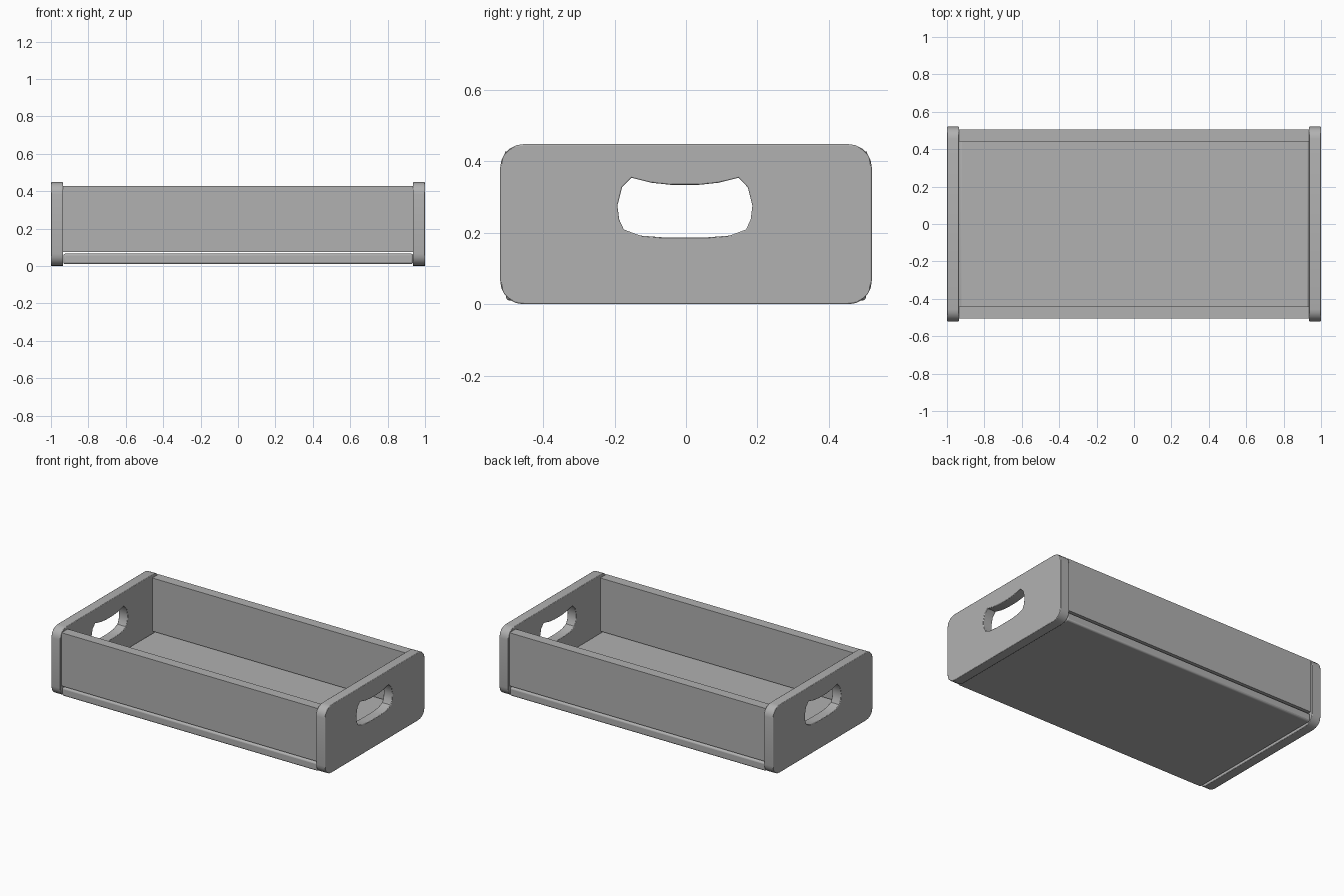
import bpy, bmesh
from math import cos, sin, pi, radians

if "Cube" in bpy.data.objects:
    bpy.data.objects.remove(bpy.data.objects["Cube"])

grey = bpy.data.materials.new("dark_grey")
grey.diffuse_color = (0.44, 0.44, 0.44, 1)
grey.use_nodes = True
grey.node_tree.nodes["Principled BSDF"].inputs["Base Color"].default_value = grey.diffuse_color


def finish(name, bm, bevel, segments, limit):
    """Turn a bmesh into an object, softly bevelled if asked."""
    bmesh.ops.recalc_face_normals(bm, faces=bm.faces)
    mesh = bpy.data.meshes.new(name)
    bm.to_mesh(mesh)
    bm.free()
    mesh.materials.append(grey)
    obj = bpy.data.objects.new(name, mesh)
    bpy.context.collection.objects.link(obj)
    if bevel:
        mod = obj.modifiers.new("soft_edges", 'BEVEL')
        mod.width = bevel
        mod.segments = segments
        mod.limit_method = 'ANGLE'
        mod.angle_limit = radians(limit)
    bpy.ops.object.select_all(action='DESELECT')
    obj.select_set(True)
    bpy.context.view_layer.objects.active = obj
    bpy.ops.object.shade_smooth_by_angle(angle=radians(35))
    return obj


def board(name, lo, hi, bevel=0, segments=1):
    bm = bmesh.new()
    bmesh.ops.create_cube(bm, size=1)
    for v in bm.verts:
        v.co = [l + (c + 0.5) * (h - l) for c, l, h in zip(v.co, lo, hi)]
    return finish(name, bm, bevel, segments, 60)


def rounded_rect(hw, z0, z1, r, n):
    corners = [(hw - r, z1 - r), (-hw + r, z1 - r), (-hw + r, z0 + r), (hw - r, z0 + r)]
    return [(cy + r * cos((k + i / n) * pi / 2), cz + r * sin((k + i / n) * pi / 2))
            for k, (cy, cz) in enumerate(corners) for i in range(n + 1)]


def end_panel(name, x0, x1):
    outline = rounded_rect(0.52, 0.0, 0.448, 0.065, 5)
    # Half of the hand hole, top to bottom; the other half is mirrored
    half = [(0.038, 0.334), (0.094, 0.340), (0.150, 0.354), (0.176, 0.327), (0.189, 0.276),
            (0.184, 0.237), (0.171, 0.209), (0.125, 0.192), (0.06, 0.187)]
    hole = half + [(-y, z) for y, z in reversed(half)]
    bm = bmesh.new()
    edges = []
    for loop, dy in ((outline, 0.0), (hole, -0.003)):
        vs = [bm.verts.new((x0, y + dy, z)) for y, z in loop]
        edges += [bm.edges.new((vs[i - 1], vs[i])) for i in range(len(vs))]
    bmesh.ops.triangle_fill(bm, edges=edges, use_beauty=True)
    ext = bmesh.ops.extrude_face_region(bm, geom=bm.faces[:], use_keep_orig=True)
    moved = [g for g in ext["geom"] if isinstance(g, bmesh.types.BMVert)]
    bmesh.ops.translate(bm, verts=moved, vec=(x1 - x0, 0, 0))
    return finish(name, bm, 0.007, 2, 70)


# Ends with hand holes
end_panel("left_end", -1.0, -0.935)
end_panel("right_end", 0.935, 1.0)

# Long sides between the ends
board("front_side", (-0.936, -0.506, 0.076), (0.936, -0.441, 0.427))
board("back_side", (-0.936, 0.441, 0.076), (0.936, 0.506, 0.427))

# Floor board, with a thin gap below the sides
board("floor_board", (-0.934, -0.504, 0.01), (0.936, 0.504, 0.066), 0.011, 3)
